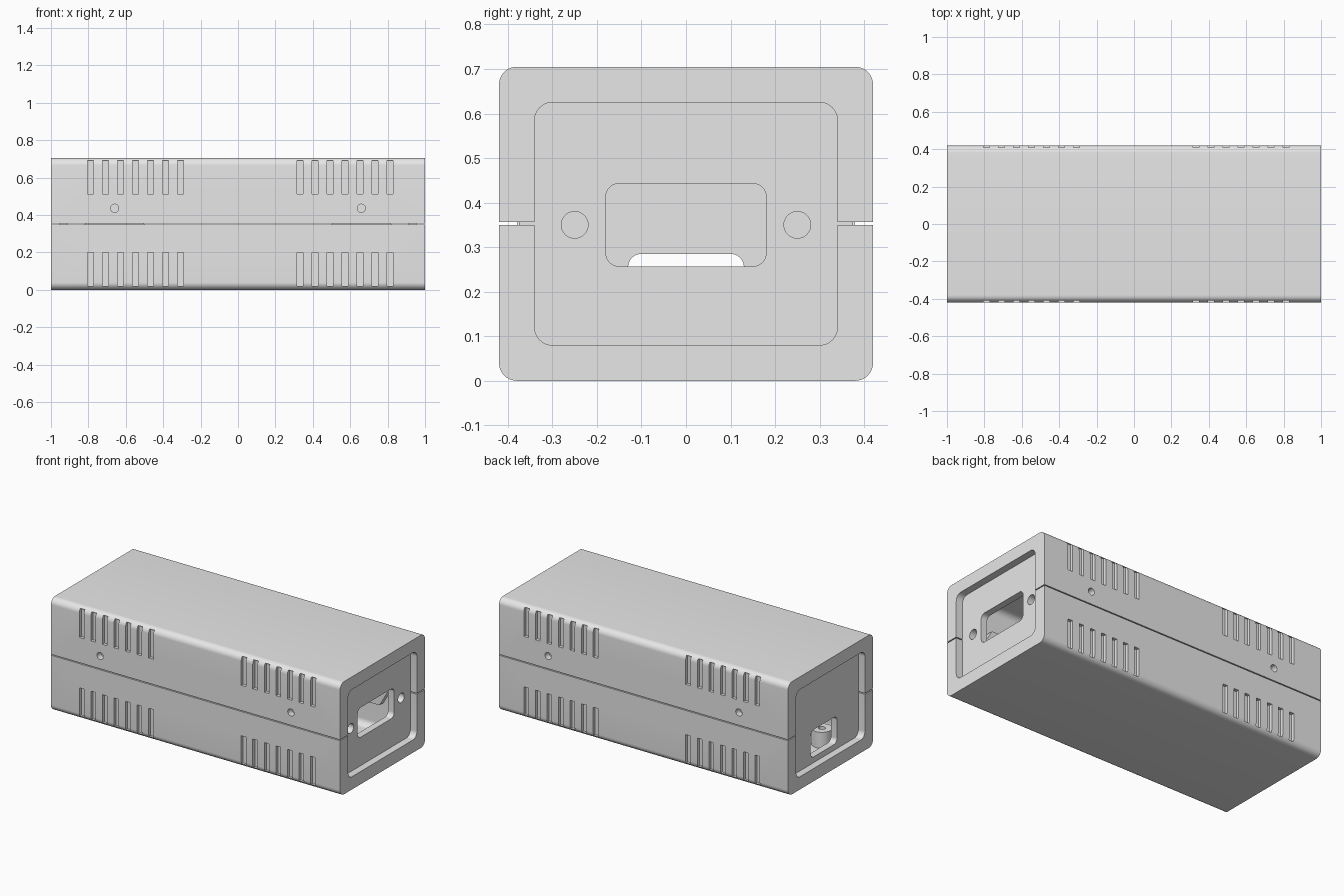
import bpy, bmesh
from math import sin, cos, pi, radians
from mathutils import Matrix, Vector

if "Cube" in bpy.data.objects:
    bpy.data.objects.remove(bpy.data.objects["Cube"], do_unlink=True)

grey = bpy.data.materials.new("light_grey_plastic")
grey.use_nodes = True
grey.diffuse_color = (0.8, 0.8, 0.8, 1)
grey.node_tree.nodes["Principled BSDF"].inputs["Base Color"].default_value = (0.8, 0.8, 0.8, 1)

WALL, RIM, HEIGHT, HALF_W = 0.04, 0.08, 0.705, 0.42
SEAM_LOW, SEAM_HIGH = 0.35, 0.356
PANEL_OUT, PANEL_IN, RAIL_IN = 0.955, 0.911, 0.869


def add_prism(bm, x0, x1, y0, y1, z0, z1, r, segs=10):
    """Rounded rectangle in YZ, extruded along X."""
    corners = [(y1 - r, z1 - r), (y0 + r, z1 - r), (y0 + r, z0 + r), (y1 - r, z0 + r)]
    verts = []
    for q, (cy, cz) in enumerate(corners):
        for i in range(segs + 1):
            a = (q + i / segs) * pi / 2
            verts.append(bm.verts.new((x0, cy + r * cos(a), cz + r * sin(a))))
    face = bm.faces.new(verts)
    ext = bmesh.ops.extrude_face_region(bm, geom=[face])["geom"]
    moved = [v for v in ext if isinstance(v, bmesh.types.BMVert)]
    bmesh.ops.translate(bm, verts=moved, vec=(x1 - x0, 0, 0))


def add_box(bm, centre, size):
    bmesh.ops.create_cube(bm, size=1, matrix=Matrix.Translation(centre) @ Matrix.Diagonal((*size, 1)))


def add_cylinder(bm, centre, r, depth, axis, segs=32):
    rot = Vector((0, 0, 1)).rotation_difference(Vector(axis)).to_matrix().to_4x4()
    bmesh.ops.create_cone(bm, cap_ends=True, segments=segs, radius1=r, radius2=r,
                          depth=depth, matrix=Matrix.Translation(centre) @ rot)


def make(name, adder, *calls):
    """One object from any number of calls to a shape function."""
    bm = bmesh.new()
    for args in calls:
        adder(bm, *args)
    bmesh.ops.recalc_face_normals(bm, faces=bm.faces)
    mesh = bpy.data.meshes.new(name)
    bm.to_mesh(mesh)
    bm.free()
    mesh.materials.append(grey)
    ob = bpy.data.objects.new(name, mesh)
    bpy.context.collection.objects.link(ob)
    return ob


def cut(ob, cutter):
    mod = ob.modifiers.new("cut", "BOOLEAN")
    mod.operation, mod.solver, mod.object = "DIFFERENCE", "EXACT", cutter
    bpy.context.view_layer.objects.active = ob
    bpy.ops.object.modifier_apply(modifier=mod.name)
    bpy.data.objects.remove(cutter, do_unlink=True)


def smooth(ob):
    bpy.ops.object.select_all(action="DESELECT")
    ob.select_set(True)
    bpy.context.view_layer.objects.active = ob
    bpy.ops.object.shade_smooth_by_angle(angle=radians(30))


# Two half shells: tube with end rims, panel grooves and inner rails
def inset(x0, x1, d):
    return (x0, x1, -HALF_W + d, HALF_W - d, d, HEIGHT - d, WALL)


vent_x = [start + 0.08 * i for start in (-0.788, 0.332) for i in range(7)]
for name, cut_z0, cut_z1, vent_z in (("lower_shell", SEAM_LOW, 1, 0.11),
                                     ("upper_shell", -1, SEAM_HIGH, 0.6025)):
    shell = make(name, add_prism, inset(-1, 1, 0))
    cut(shell, make("bore", add_prism, inset(-1.1, 1.1, RIM)))
    cut(shell, make("cavity", add_prism, inset(-RAIL_IN, RAIL_IN, WALL)))
    cut(shell, make("grooves", add_prism, inset(-PANEL_OUT, -PANEL_IN, WALL),
                    inset(PANEL_IN, PANEL_OUT, WALL)))
    cut(shell, make("half", add_box, ((0, 0, (cut_z0 + cut_z1) / 2), (3, 2, cut_z1 - cut_z0))))
    # Blind decorative vent slots on both long sides
    cut(shell, make("vents", add_box, *[((x, s * HALF_W, vent_z), (0.032, 0.04, 0.178))
                                        for x in vent_x for s in (-1, 1)]))
    # Screw holes through the upper side walls
    if name == "upper_shell":
        cut(shell, make("holes", add_cylinder, *[((x, s * HALF_W, 0.436), 0.022, 0.14, (0, 1, 0))
                                                 for x in (-0.66, 0.66) for s in (-1, 1)]))
    smooth(shell)

# Hexagonal closing tabs inside the long walls
for x in (-0.66, 0.66):
    for s in (-1, 1):
        tab = make("closing_tab", add_cylinder, ((x, s * 0.36, SEAM_LOW), 0.16, 0.038, (0, 1, 0), 6))
        # turn so that a corner points along the seam
        pts = [v.co.x for v in tab.data.vertices]
        if max(pts) - min(pts) < 0.3:
            turn = (Matrix.Translation((x, 0, SEAM_LOW)) @ Matrix.Rotation(pi / 6, 4, "Y")
                    @ Matrix.Translation((-x, 0, -SEAM_LOW)))
            tab.data.transform(turn)

# End panels held in the grooves
GAP = 0.0045


def panel(name, x0, x1):
    return make(name, add_prism, (x0 + 0.001, x1 - 0.001, -0.38 + GAP, 0.38 - GAP,
                                  WALL + GAP, HEIGHT - WALL - GAP, WALL))


left_panel = panel("connector_panel", PANEL_IN, PANEL_OUT)
cut(left_panel, make("port", add_prism, (0.8, 1.1, -0.18, 0.18, 0.257, 0.443, 0.03)))
cut(left_panel, make("bolts", add_cylinder, *[((0.93, y, 0.35), 0.03, 0.2, (1, 0, 0))
                                              for y in (-0.25, 0.25)]))
smooth(left_panel)

right_panel = panel("socket_panel", -PANEL_OUT, -PANEL_IN)
cut(right_panel, make("port", add_prism, (-1.1, -0.8, -0.13, 0.13, 0.115, 0.285, 0.03)))
smooth(right_panel)

# Board standoffs on the floor
for x in (-0.8, 0.35):
    for y in (-0.2, 0.2):
        foot = make("board_standoff", add_cylinder, ((x, y, 0.0875), 0.06, 0.105, (0, 0, 1)))
        cut(foot, make("bore", add_cylinder, ((x, y, 0.13), 0.02, 0.12, (0, 0, 1))))
        smooth(foot)
